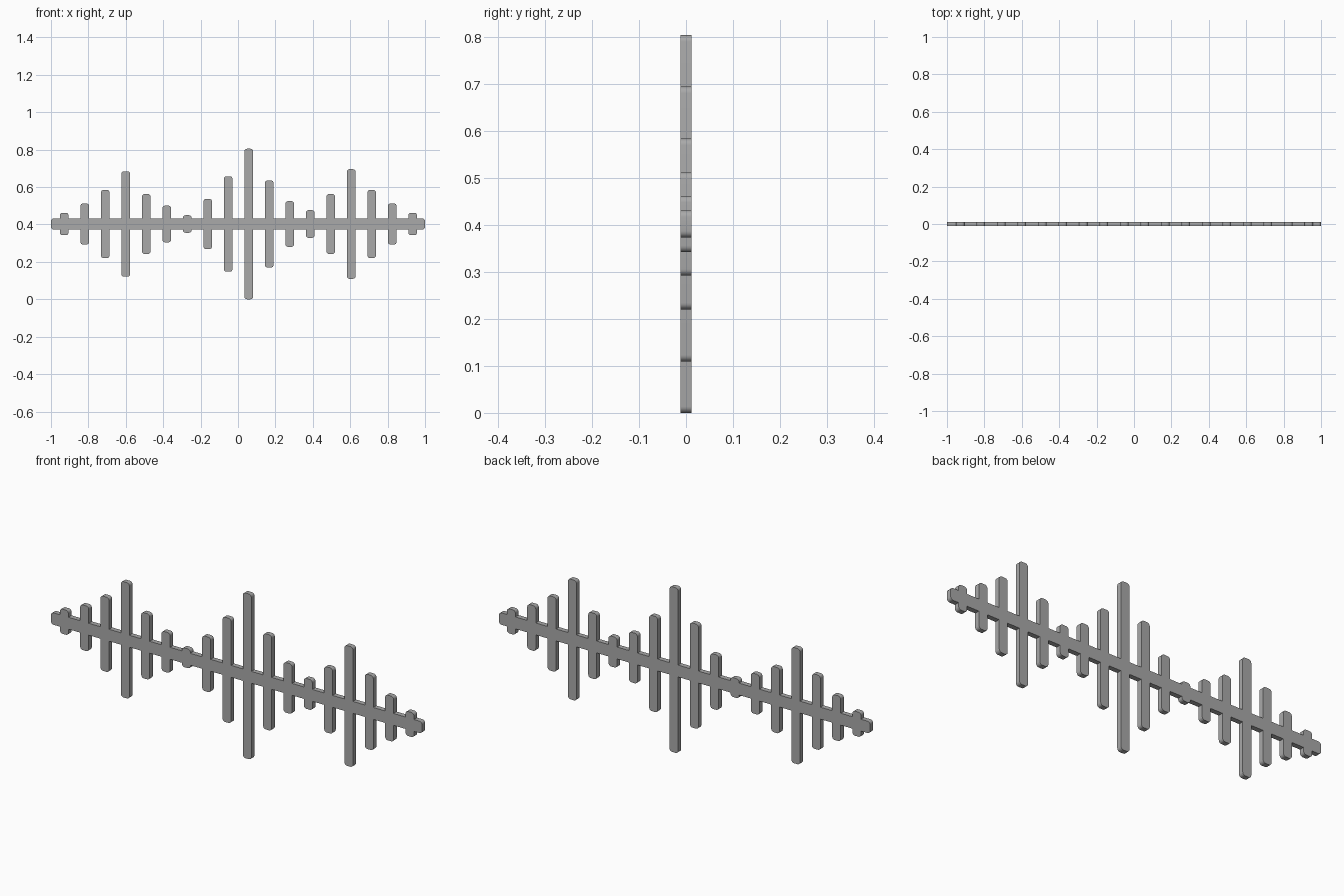
import bpy, bmesh, math

if "Cube" in bpy.data.objects:
    bpy.data.objects.remove(bpy.data.objects["Cube"], do_unlink=True)

grey = bpy.data.materials.new("plain_grey")
grey.use_nodes = True
colour = (0.4, 0.4, 0.4, 1)
grey.diffuse_color = colour
grey.node_tree.nodes["Principled BSDF"].inputs["Base Color"].default_value = colour

MID = 0.4025      # height of the centre line
DEPTH = 0.024
RADIUS = 0.014


def rounded_bar(name, x, width, height):
    """Flat bar whose four corners are rounded in the front plane."""
    bm = bmesh.new()
    bmesh.ops.create_cube(bm, size=1)
    bmesh.ops.scale(bm, vec=(width, DEPTH, height), verts=bm.verts)
    corners = [e for e in bm.edges
               if abs(e.verts[0].co.y - e.verts[1].co.y) > DEPTH / 2]
    bmesh.ops.bevel(bm, geom=corners, offset=RADIUS, segments=5,
                    profile=0.5, affect='EDGES')
    mesh = bpy.data.meshes.new(name)
    bm.to_mesh(mesh)
    bm.free()
    mesh.materials.append(grey)
    ob = bpy.data.objects.new(name, mesh)
    ob.location = (x, 0, MID)
    bpy.context.collection.objects.link(ob)
    bpy.ops.object.select_all(action='DESELECT')
    ob.select_set(True)
    bpy.context.view_layer.objects.active = ob
    bpy.ops.object.shade_smooth_by_angle(angle=math.radians(35))


# Long horizontal spine
rounded_bar("horizontal_spine", 0, 2.0, 0.058)

# Evenly spaced upright bars, each centred on the spine
half_heights = [0.06, 0.11, 0.182, 0.282, 0.16, 0.098, 0.047, 0.134, 0.255,
                MID, 0.233, 0.122, 0.074, 0.16, 0.293, 0.182, 0.11, 0.06]
for i, half in enumerate(half_heights):
    rounded_bar(f"upright_bar_{i + 1}", -0.929 + i * 0.1096, 0.046, 2 * half)
